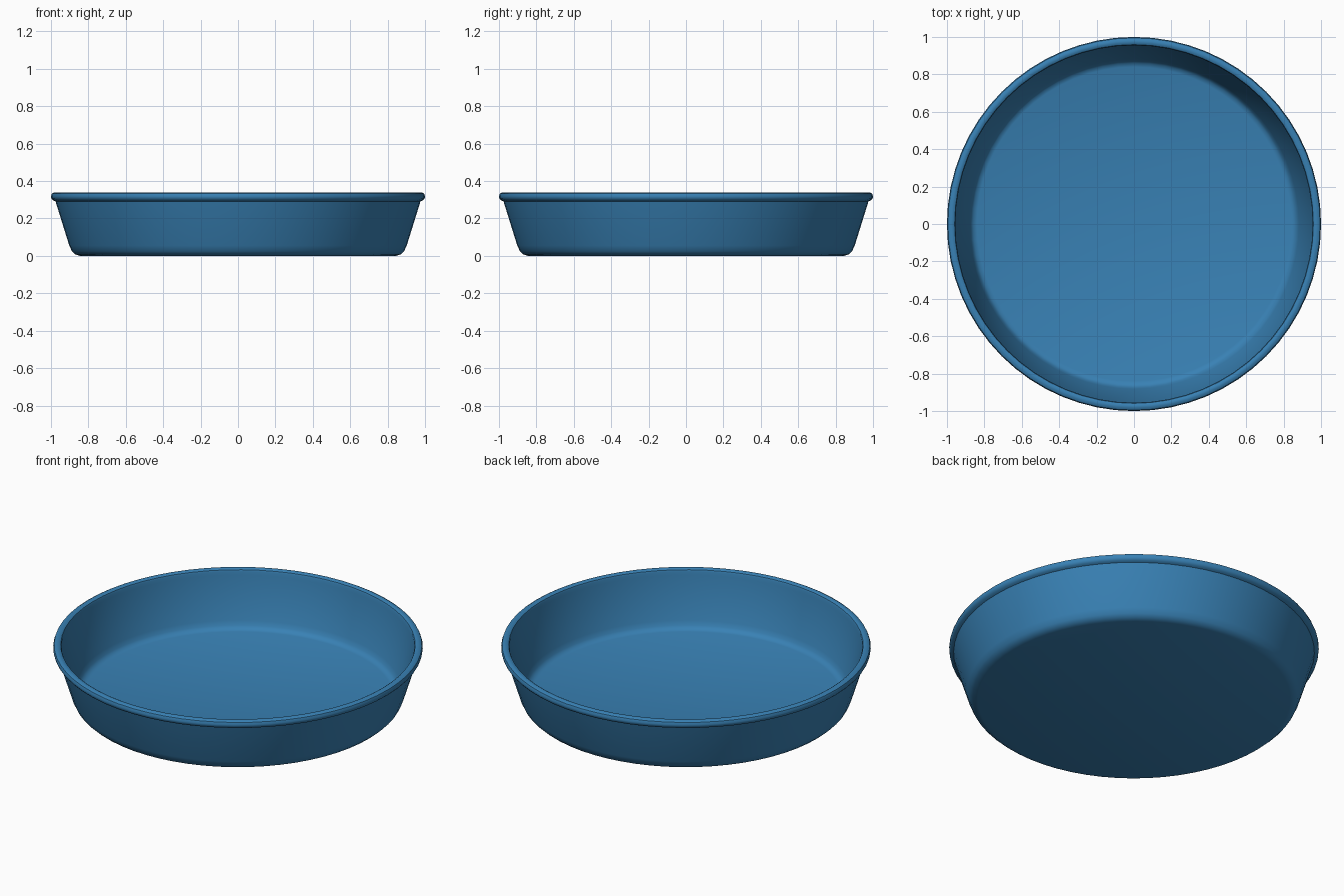
import bpy, bmesh, math

if "Cube" in bpy.data.objects:
    bpy.data.objects.remove(bpy.data.objects["Cube"])

SEGMENTS = 64

# Half section of the pan (radius, height), from outer base to inner floor
profile = [
    # underside and rounded base corner
    (0.0, 0.0), (0.845, 0.0), (0.87, 0.008), (0.888, 0.025), (0.902, 0.055),
    # flared outer wall
    (0.976, 0.292),
    # rolled rim
    (0.99, 0.298), (0.998, 0.308), (1.0, 0.32), (0.995, 0.333), (0.983, 0.34),
    (0.969, 0.34), (0.959, 0.334), (0.955, 0.324), (0.955, 0.305),
    # inner wall, rounded corner and floor
    (0.882, 0.068), (0.873, 0.042), (0.86, 0.027), (0.84, 0.02), (0.0, 0.02),
]


def lathe(name, points, segments):
    bm = bmesh.new()
    verts = [bm.verts.new((r, 0, z)) for r, z in points]
    edges = [bm.edges.new(pair) for pair in zip(verts, verts[1:])]
    bmesh.ops.spin(bm, geom=verts + edges, axis=(0, 0, 1), cent=(0, 0, 0),
                   angle=math.tau, steps=segments, use_duplicate=False)
    bmesh.ops.remove_doubles(bm, verts=bm.verts, dist=0.0005)
    bmesh.ops.recalc_face_normals(bm, faces=bm.faces)
    mesh = bpy.data.meshes.new(name)
    bm.to_mesh(mesh)
    bm.free()
    obj = bpy.data.objects.new(name, mesh)
    bpy.context.collection.objects.link(obj)
    return obj


pan = lathe("round_pan", profile, SEGMENTS)

# Blue finish
blue = bpy.data.materials.new("blue_finish")
blue.diffuse_color = (0.04, 0.22, 0.46, 1)
blue.use_nodes = True
blue.node_tree.nodes["Principled BSDF"].inputs["Base Color"].default_value = blue.diffuse_color
pan.data.materials.append(blue)

# Smooth shading
bpy.context.view_layer.objects.active = pan
pan.select_set(True)
bpy.ops.object.shade_smooth_by_angle(angle=math.radians(35))
